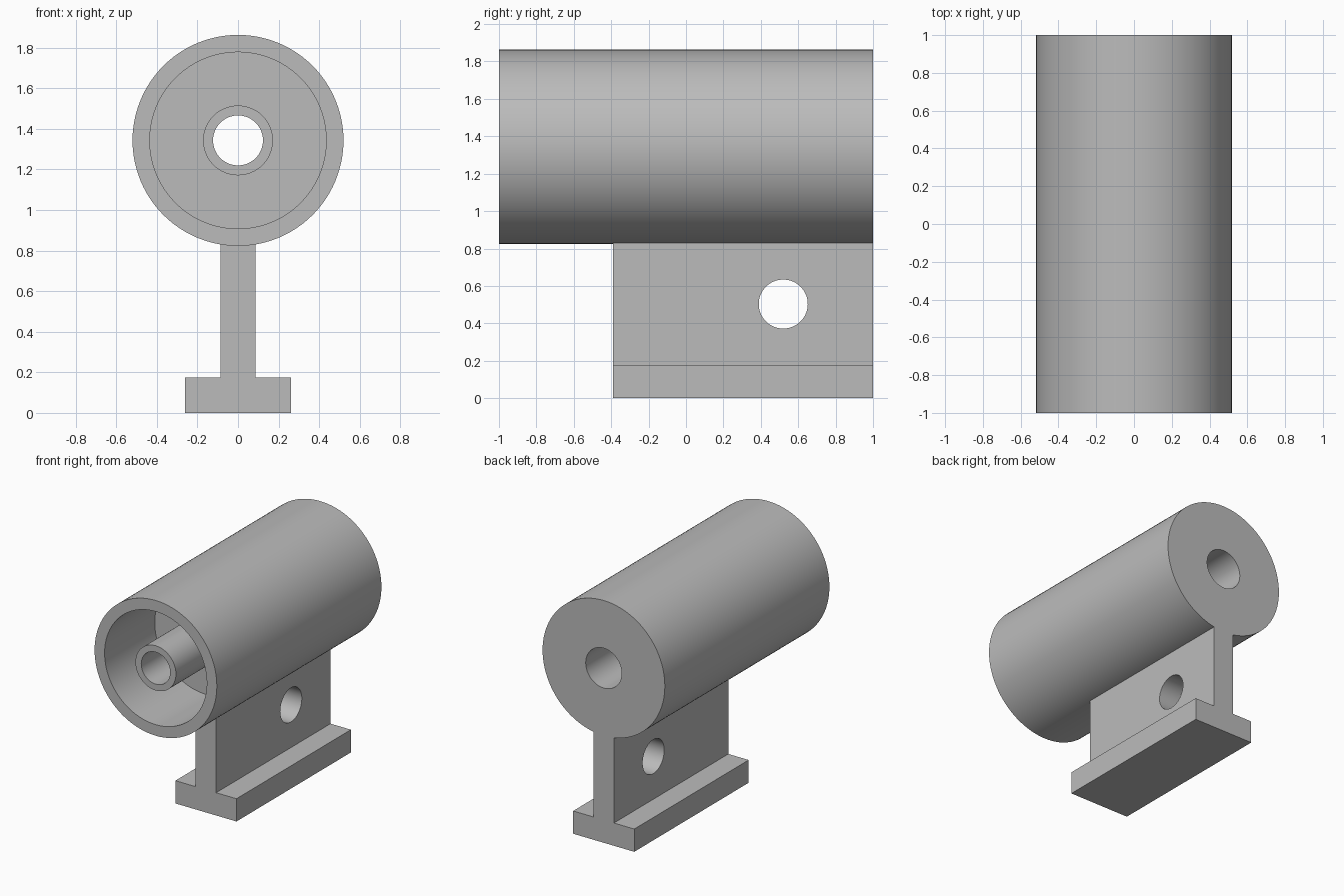
import bpy, bmesh, math
from mathutils import Vector, Matrix

cube = bpy.data.objects.get("Cube")
if cube:
    bpy.data.objects.remove(cube, do_unlink=True)

grey = bpy.data.materials.new("plain grey")
grey.use_nodes = True
colour = (0.5, 0.5, 0.5, 1)
grey.diffuse_color = colour
grey.node_tree.nodes["Principled BSDF"].inputs["Base Color"].default_value = colour

AXIS_Z = 1.343          # height of the barrel axis
FRONT, STEP, BACK = -1, -0.39, 1


def make_object(name, bm):
    bmesh.ops.recalc_face_normals(bm, faces=bm.faces)
    mesh = bpy.data.meshes.new(name)
    bm.to_mesh(mesh)
    bm.free()
    mesh.materials.append(grey)
    obj = bpy.data.objects.new(name, mesh)
    bpy.context.collection.objects.link(obj)
    return obj


def smooth(obj):
    bpy.ops.object.select_all(action="DESELECT")
    obj.select_set(True)
    bpy.context.view_layer.objects.active = obj
    bpy.ops.object.shade_smooth_by_angle(angle=math.radians(30))


# Barrel: closed (radius, y) section turned about the y axis,
# with a deep front recess around a hollow centre tube
section = [(0.52, FRONT), (0.52, BACK), (0.153, BACK), (0.153, STEP),
           (0.123, STEP), (0.123, FRONT), (0.172, FRONT), (0.172, STEP),
           (0.435, STEP), (0.435, FRONT)]
bm = bmesh.new()
verts = [bm.verts.new((r, y, AXIS_Z)) for r, y in section]
edges = [bm.edges.new((v, verts[i - 1])) for i, v in enumerate(verts)]
bmesh.ops.spin(bm, geom=verts + edges, cent=(0, 0, AXIS_Z), axis=(0, 1, 0),
               angle=math.tau, steps=96, use_merge=True)
bmesh.ops.remove_doubles(bm, verts=bm.verts, dist=1e-5)
smooth(make_object("barrel", bm))

# Stand: upright web on a wide foot, one T section extruded to the back
half = [(0.26, 0), (0.26, 0.175), (0.087, 0.175), (0.087, 0.85)]
outline = half + [(-x, z) for x, z in reversed(half)]
bm = bmesh.new()
face = bm.faces.new([bm.verts.new((x, STEP, z)) for x, z in outline])
result = bmesh.ops.extrude_face_region(bm, geom=[face])
moved = [g for g in result["geom"] if isinstance(g, bmesh.types.BMVert)]
bmesh.ops.translate(bm, verts=moved, vec=Vector((0, BACK - STEP, 0)))
stand = make_object("stand", bm)

# Cross hole through the web
bm = bmesh.new()
bmesh.ops.create_cone(
    bm, cap_ends=True, segments=64, radius1=0.131, radius2=0.131, depth=1,
    matrix=Matrix.Translation((0, 0.52, 0.503)) @ Matrix.Rotation(math.pi / 2, 4, "Y"))
cutter = make_object("hole_cutter", bm)
cutter.hide_render = True

cut = stand.modifiers.new("cross hole", "BOOLEAN")
cut.operation = "DIFFERENCE"
cut.solver = "EXACT"
cut.object = cutter
bpy.context.view_layer.objects.active = stand
bpy.ops.object.modifier_apply(modifier=cut.name)
bpy.data.objects.remove(cutter, do_unlink=True)
smooth(stand)
